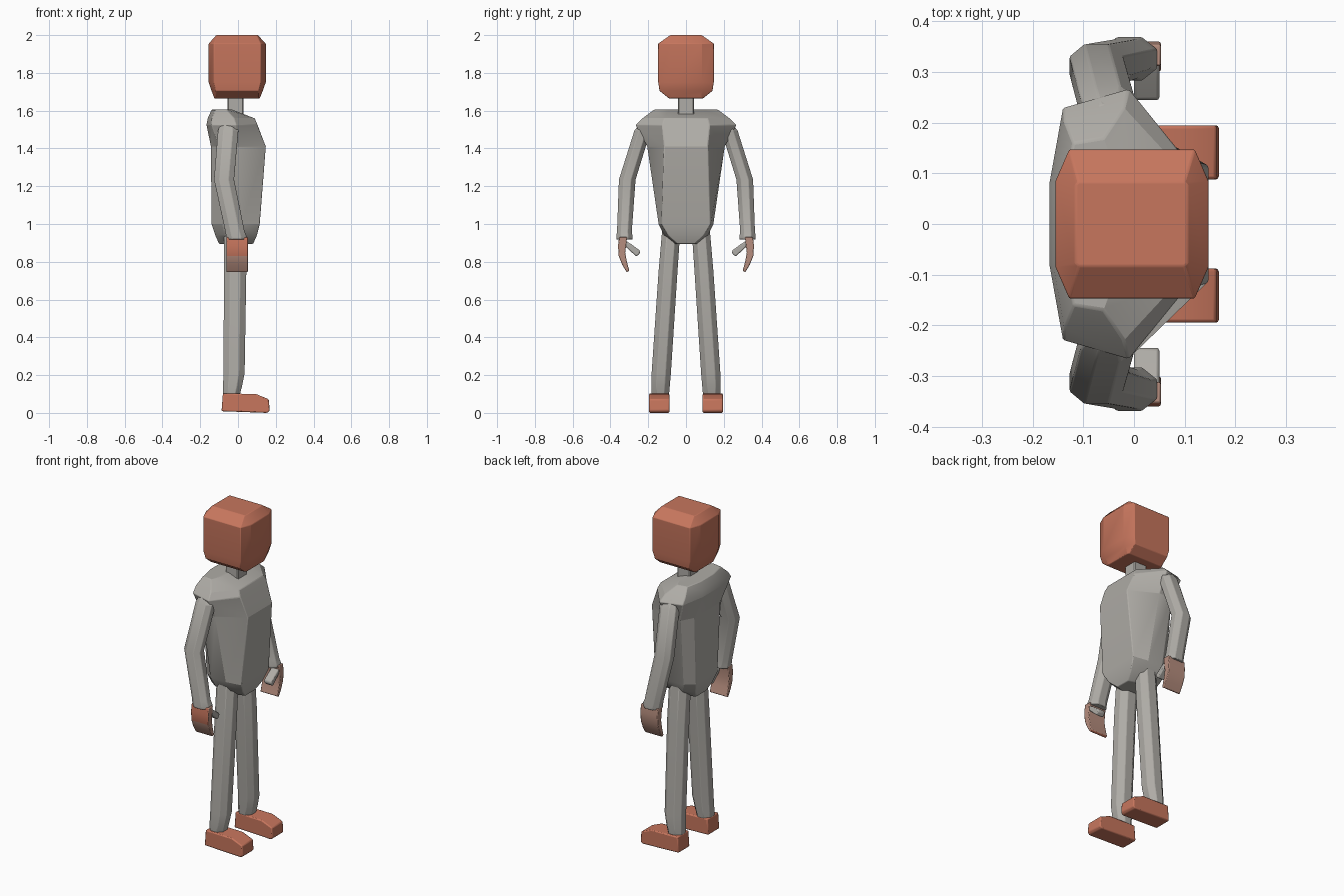
import bpy
import bmesh
from mathutils import Vector

cube = bpy.data.objects.get("Cube")
if cube:
    bpy.data.objects.remove(cube, do_unlink=True)


def material(name, rgb):
    m = bpy.data.materials.new(name)
    m.use_nodes = True
    m.diffuse_color = (*rgb, 1)
    m.node_tree.nodes["Principled BSDF"].inputs["Base Color"].default_value = (*rgb, 1)
    return m


GREY = material("warm grey", (0.43, 0.415, 0.385))
ORANGE = material("terracotta", (0.57, 0.18, 0.11))
BROWN = material("dusty brown", (0.47, 0.27, 0.21))


def loft(name, rings, mats, bevel=0.0):
    """Skin a list of equal-length point rings and cap both ends."""
    bm = bmesh.new()
    loops = [[bm.verts.new(p) for p in ring] for ring in rings]
    n = len(loops[0])
    for a, b in zip(loops, loops[1:]):
        for i in range(n):
            j = (i + 1) % n
            bm.faces.new((a[i], a[j], b[j], b[i]))
    bm.faces.new(loops[0])
    bm.faces.new(loops[-1])
    bmesh.ops.recalc_face_normals(bm, faces=bm.faces)
    mesh = bpy.data.meshes.new(name)
    bm.to_mesh(mesh)
    bm.free()
    ob = bpy.data.objects.new(name, mesh)
    bpy.context.collection.objects.link(ob)
    for m in mats:
        mesh.materials.append(m)
    if bevel:
        mod = ob.modifiers.new("soft edges", "BEVEL")
        mod.width = bevel
        mod.segments = 2
    bpy.ops.object.select_all(action="DESELECT")
    bpy.context.view_layer.objects.active = ob
    ob.select_set(True)
    bpy.ops.object.shade_smooth_by_angle(angle=0.4)
    return ob


def octagon(x0, x1, y0, y1, z, cx, cy):
    """Rectangle with cut corners at height z."""
    return [(x0 + cx, y0, z), (x1 - cx, y0, z), (x1, y0 + cy, z), (x1, y1 - cy, z),
            (x1 - cx, y1, z), (x0 + cx, y1, z), (x0, y1 - cy, z), (x0, y0 + cy, z)]


def limb_ring(x, y, z, rx, ry, side):
    return octagon(x - rx, x + rx, side * y - ry, side * y + ry, z, rx * 0.55, ry * 0.55)


def body_ring(z, half):
    """Half outline from back to front, mirrored across the body."""
    return [(x, y, z) for x, y in half] + [(x, -y, z) for x, y in reversed(half)]


def extrude_x(name, profile, x0, x1, side, mats, bevel):
    return loft(name, [[(x, side * y, z) for y, z in profile] for x in (x0, x1)], mats, bevel)


# Head: blocky, with wide cut corners
loft("head", [
    octagon(-0.125, 0.115, -0.09, 0.09, 1.665, 0.008, 0.01),
    octagon(-0.14, 0.131, -0.14, 0.14, 1.705, 0.022, 0.055),
    octagon(-0.155, 0.147, -0.147, 0.147, 1.75, 0.027, 0.062),
    octagon(-0.155, 0.147, -0.147, 0.147, 1.955, 0.027, 0.062),
    octagon(-0.115, 0.105, -0.083, 0.083, 2.0, 0.006, 0.006)], [ORANGE], 0.003)

# Neck
loft("neck", [octagon(-0.055, 0.03, -0.043, 0.043, z, 0.006, 0.006)
              for z in (1.57, 1.68)], [GREY])

# Torso with broad shoulders
loft("torso", [
    body_ring(0.895, [(-0.10, 0.045), (-0.06, 0.06), (0.03, 0.06), (0.08, 0.045)]),
    body_ring(0.94, [(-0.12, 0.08), (-0.07, 0.115), (0.03, 0.115), (0.10, 0.095)]),
    body_ring(1.0, [(-0.14, 0.10), (-0.08, 0.145), (0.02, 0.145), (0.115, 0.13)]),
    body_ring(1.41, [(-0.143, 0.12), (-0.10, 0.2), (-0.01, 0.205), (0.147, 0.115)]),
    body_ring(1.525, [(-0.167, 0.08), (-0.14, 0.23), (-0.01, 0.268), (0.103, 0.125)]),
    body_ring(1.56, [(-0.16, 0.075), (-0.138, 0.205), (-0.02, 0.23), (0.088, 0.115)]),
    body_ring(1.605, [(-0.14, 0.06), (-0.12, 0.16), (-0.06, 0.17), (-0.03, 0.09)])],
    [GREY], 0.004)

HAND = [(0.312, 0.93), (0.354, 0.93), (0.36, 0.885), (0.356, 0.83), (0.338, 0.785),
        (0.314, 0.745), (0.3, 0.752), (0.313, 0.8), (0.322, 0.85)]
THUMB = [(0.325, 0.915), (0.29, 0.893), (0.245, 0.86), (0.244, 0.845),
         (0.262, 0.828), (0.285, 0.848), (0.32, 0.88)]

for label, side in (("left", 1), ("right", -1)):
    # Arm, bent at the elbow, with a slight cuff
    loft(label + "_arm", [limb_ring(*r, side) for r in (
        (-0.05, 0.205, 1.545, 0.035, 0.03), (-0.052, 0.23, 1.495, 0.054, 0.043),
        (-0.074, 0.311, 1.235, 0.053, 0.044), (-0.016, 0.326, 0.96, 0.051, 0.039),
        (-0.009, 0.326, 0.935, 0.054, 0.043), (-0.008, 0.326, 0.918, 0.052, 0.043))],
        [GREY], 0.003)

    # Curved mitten hand
    hand = extrude_x(label + "_hand", HAND, -0.062, 0.053, side, [BROWN, ORANGE], 0.004)
    for face in hand.data.polygons:
        outward = face.normal.dot(Vector((0, side, 0))) > 0.7
        back_of_hand = side < 0 and outward and face.center.z > 0.84
        if back_of_hand or face.center.z < 0.75:
            face.material_index = 1

    extrude_x(label + "_thumb", THUMB, 0.0, 0.05, side, [GREY], 0.006)

    # Leg, tapering at the ankle
    loft(label + "_leg", [limb_ring(*r, side) for r in (
        (-0.015, 0.078, 0.97, 0.058, 0.048), (-0.015, 0.095, 0.75, 0.059, 0.05),
        (-0.021, 0.131, 0.21, 0.056, 0.051), (-0.029, 0.135, 0.14, 0.05, 0.049),
        (-0.035, 0.136, 0.095, 0.044, 0.046))], [GREY], 0.003)

    # Wedge shoe
    shoe = [(-0.087, 0.012), (-0.08, 0.106), (0.095, 0.103), (0.163, 0.075),
            (0.168, 0.015), (0.155, 0.003)]
    inner, outer = sorted((side * 0.088, side * 0.195))
    loft(label + "_shoe", [[(x, y, max(z - 0.003, 0)) for x, z in shoe]
                           for y in (inner, outer)], [ORANGE], 0.006)
